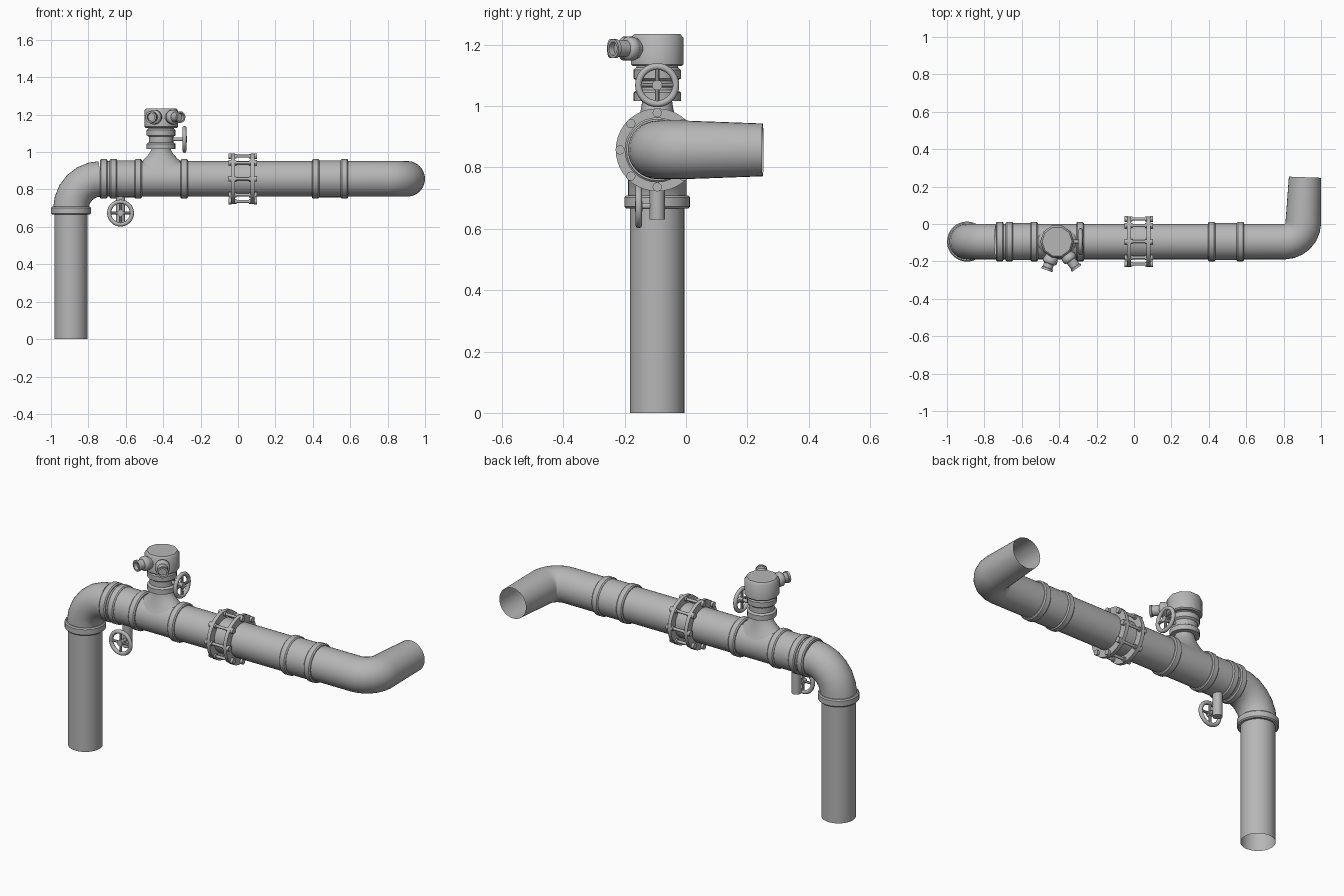
import bpy, bmesh, math
from mathutils import Vector, Matrix

if "Cube" in bpy.data.objects:
    bpy.data.objects.remove(bpy.data.objects["Cube"])

X, Y, Z = Vector((1, 0, 0)), Vector((0, 1, 0)), Vector((0, 0, 1))
PY, PZ = -0.094, 0.857          # axis of the main pipe
R = 0.095                       # main pipe radius
RISER_X, TEE_X = -0.893, -0.411

steel = bpy.data.materials.new("grey_steel")
steel.use_nodes = True
grey = (0.47, 0.47, 0.47, 1)
steel.diffuse_color = grey
steel.node_tree.nodes["Principled BSDF"].inputs["Base Color"].default_value = grey


def finish(name, bm, angle=40, fix=True):
    if fix:
        bmesh.ops.recalc_face_normals(bm, faces=bm.faces[:])
    mesh = bpy.data.meshes.new(name)
    bm.to_mesh(mesh)
    bm.free()
    mesh.materials.append(steel)
    obj = bpy.data.objects.new(name, mesh)
    bpy.context.collection.objects.link(obj)
    bpy.ops.object.select_all(action='DESELECT')
    obj.select_set(True)
    bpy.context.view_layer.objects.active = obj
    bpy.ops.object.shade_smooth_by_angle(angle=math.radians(angle))
    return obj


def bridge(bm, a, b):
    n = len(a)
    for i in range(n):
        bm.faces.new((a[i], a[(i + 1) % n], b[(i + 1) % n], b[i]))


def lathe(bm, profile, loc, axis=Z, sides=32, loop=False, caps=False):
    """Turn (radius, height) points round an axis through loc."""
    m = Matrix.Translation(loc) @ Z.rotation_difference(axis).to_matrix().to_4x4()
    turns = [math.tau * i / sides for i in range(sides)]
    rings = [[bm.verts.new(m @ Vector((r * math.cos(t), r * math.sin(t), h))) for t in turns]
             for r, h in profile]
    for a, b in zip(rings, rings[1:]):
        bridge(bm, a, b)
    if loop:
        bridge(bm, rings[-1], rings[0])
    if caps:
        bm.faces.new(rings[0][::-1])
        bm.faces.new(rings[-1])


def rod(bm, a, b, r, sides=12):
    a, b = Vector(a), Vector(b)
    lathe(bm, [(r, 0), (r, (b - a).length)], a, (b - a).normalized(), sides, caps=True)


def sweep(name, path, radii, sides=32):
    """Open tube along a path of points."""
    bm = bmesh.new()
    path = [Vector(p) for p in path]
    tangent = (path[1] - path[0]).normalized()
    side = tangent.orthogonal().normalized()
    rings = []
    for i, (p, r) in enumerate(zip(path, radii)):
        before = (p - path[i - 1]).normalized() if i else tangent
        after = (path[i + 1] - p).normalized() if i < len(path) - 1 else before
        new = (before + after).normalized()
        side = tangent.rotation_difference(new) @ side
        tangent = new
        other = tangent.cross(side)
        rings.append([bm.verts.new(p + r * (side * math.cos(t) + other * math.sin(t)))
                      for t in (math.tau * k / sides for k in range(sides))])
    for a, b in zip(rings, rings[1:]):
        bridge(bm, a, b)
    return finish(name, bm, fix=False)


def arc(centre, u, v, r, steps):
    """Quarter turn from direction u to direction v."""
    angles = [math.pi / 2 * i / steps for i in range(steps + 1)]
    return [Vector(centre) + r * (u * math.cos(a) + v * math.sin(a)) for a in angles]


def collar(name, loc, axis, width, r):
    bm = bmesh.new()
    h, c = width / 2, 0.006
    lathe(bm, [(0.085, -h), (r - c, -h), (r, c - h), (r, h - c), (r - c, h), (0.085, h)],
          loc, axis, loop=True)
    finish(name, bm)


def handwheel(name, hub, axis, across, stem_start):
    bm = bmesh.new()
    hub = Vector(hub)
    tube = [(0.061 + 0.011 * math.cos(t), 0.011 * math.sin(t))
            for t in (math.tau * k / 10 for k in range(10))]
    lathe(bm, tube, hub, axis, 28, loop=True)
    other = axis.cross(across)
    for d in (across, other):
        rod(bm, hub - d * 0.06, hub + d * 0.06, 0.007, 8)
    rod(bm, hub - axis * 0.012, hub + axis * 0.012, 0.017)
    rod(bm, stem_start, hub, 0.01)
    finish(name, bm)


# Pipes: riser, left elbow, main run, right bend with tapering outlet
sweep("riser_pipe", [(RISER_X, PY, 0), (RISER_X, PY, 0.7)], [0.089] * 2)
elbow = arc((RISER_X + 0.16, PY, PZ - 0.16), -X, Z, 0.16, 6)
sweep("left_elbow", elbow, [R] * len(elbow))
sweep("main_pipe", [(RISER_X + 0.16, PY, PZ), (0.57, PY, PZ)], [R] * 2)
bend = [Vector((0.57, PY, PZ))] + arc((0.805, PY + 0.1, PZ), -Y, X, 0.1, 6)
outlet = bend + [Vector((0.914, 0.25, PZ))]
sweep("outlet_bend", outlet, [R] * len(bend) + [0.086])

# Slightly wider sleeves between pairs of collars
for name, x0, x1 in (("left_sleeve", -0.66, -0.53), ("right_sleeve", 0.42, 0.56)):
    sweep(name, [(x0, PY, PZ), (x1, PY, PZ)], [0.099] * 2)

# Collars
collar("riser_collar", (RISER_X, PY, 0.687), Z, 0.042, 0.107)
for i, x in enumerate((-0.718, -0.666, -0.534, -0.288, 0.415, 0.569)):
    collar(f"pipe_collar_{i + 1}", (x, PY, PZ), X, 0.04, 0.106)

# Bolted flange pair
for name, x in (("left_flange", -0.037), ("right_flange", 0.067)):
    bm = bmesh.new()
    w = 0.02
    lathe(bm, [(0.09, 0), (0.135, 0), (0.135, w), (0.09, w)], (x, PY, PZ), X, 40, loop=True)
    finish(name, bm)
bm = bmesh.new()
for k in range(8):
    a = math.tau * k / 8
    y, z = PY + 0.121 * math.cos(a), PZ + 0.121 * math.sin(a)
    rod(bm, (-0.045, y, z), (0.095, y, z), 0.008)
    for x0, x1 in ((-0.051, -0.036), (0.086, 0.101)):
        rod(bm, (x0, y, z), (x1, y, z), 0.015)
    for x0, x1 in ((-0.018, -0.008), (0.058, 0.068)):
        rod(bm, (x0, y, z), (x1, y, z), 0.013)
finish("flange_bolts", bm)

# Tee saddle, flaring from the neck onto the main pipe
bm = bmesh.new()
rings, neck, top = [], 0.048, 1.03
for step in range(9):
    t = step / 8
    flare = (1 - t) ** 1.7
    ring = []
    for k in range(32):
        c, s = math.cos(math.tau * k / 32), math.sin(math.tau * k / 32)
        rx, ry = neck + (0.105 - neck) * flare, neck + (0.087 - neck) * flare
        low = PZ + math.sqrt(R * R - (0.087 * s) ** 2) - 0.002
        ring.append(bm.verts.new((TEE_X + rx * c, PY + ry * s, low + (top - low) * t)))
    rings.append(ring)
for a, b in zip(rings, rings[1:]):
    bridge(bm, a, b)
finish("tee_saddle", bm, fix=False)

# Valve bonnet: two ten-sided collars on a stem
TEE = Vector((TEE_X, PY, 0))
bm = bmesh.new()
lathe(bm, [(0.045, 1.016), (0.077, 1.016), (0.077, 1.044), (0.066, 1.052), (0.066, 1.082),
           (0.077, 1.09), (0.077, 1.118), (0.068, 1.126), (0.068, 1.14)], TEE, sides=20, caps=True)
finish("valve_bonnet", bm)

# Cap
bm = bmesh.new()
lathe(bm, [(0.084, 1.13), (0.09, 1.136), (0.09, 1.222), (0.08, 1.234)], TEE, sides=10, caps=True)
finish("valve_cap", bm)

# Two nozzles on the cap, hollow at the tip
for name, deg, reach in (("right_nozzle", -20, 0.163), ("left_nozzle", 36, 0.178)):
    a = math.radians(deg)
    bm = bmesh.new()
    lathe(bm, [(0.034, 0.05), (0.034, 0.092), (0.039, 0.098), (0.039, 0.118), (0.034, 0.124),
               (0.027, 0.126), (0.027, reach - 0.014), (0.031, reach - 0.012), (0.031, reach),
               (0.022, reach), (0.022, reach - 0.02)],
          TEE + Z * 1.187, Vector((math.sin(a), -math.cos(a), 0)), 20, caps=True)
    finish(name, bm)

# Handwheels and the drain stub
handwheel("bonnet_handwheel", (-0.286, PY, 1.068), X, Y, (-0.36, PY, 1.068))
DRAIN_X = -0.628
handwheel("drain_handwheel", (DRAIN_X, -0.154, 0.674), -Y, X, (DRAIN_X, PY, 0.674))
bm = bmesh.new()
rod(bm, (DRAIN_X, PY, 0.63), (DRAIN_X, PY, 0.78), 0.025, 20)
finish("drain_stub", bm)
